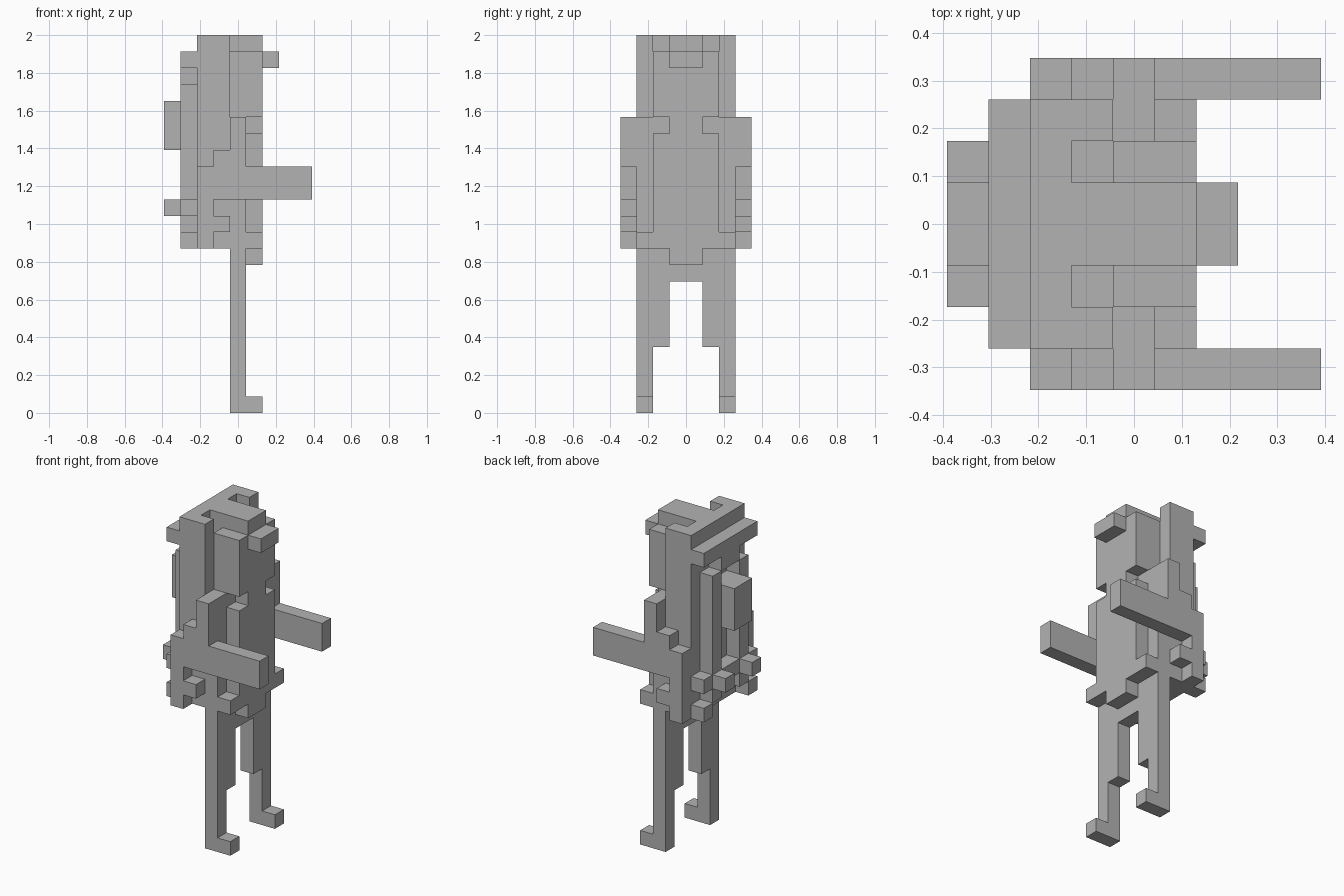
import bpy
import bmesh
from mathutils import Matrix, Vector

U = 2 / 23  # size of one block

if "Cube" in bpy.data.objects:
    bpy.data.objects.remove(bpy.data.objects["Cube"])

grey = bpy.data.materials.new("plain_grey")
grey.use_nodes = True
colour = (0.45, 0.45, 0.45, 1)
grey.diffuse_color = colour
grey.node_tree.nodes["Principled BSDF"].inputs["Base Color"].default_value = colour


def part(name, *boxes, mirror=False):
    """Join boxes given as (x range, y range, z range) in blocks."""
    bm = bmesh.new()
    for spans in boxes:
        lo, hi = (Vector(v) for v in zip(*spans))
        mid = (lo + hi) / 2 - Vector((4.5, 0, 0))
        mat = Matrix.Translation(mid * U) @ Matrix.Diagonal((*((hi - lo) * U), 1))
        bmesh.ops.create_cube(bm, size=1, matrix=mat)
    mesh = bpy.data.meshes.new(name)
    bm.to_mesh(mesh)
    bm.free()
    mesh.materials.append(grey)
    obj = bpy.data.objects.new(name, mesh)
    bpy.context.collection.objects.link(obj)
    if mirror:
        mod = obj.modifiers.new("mirror", "MIRROR")
        mod.use_axis = (False, True, False)
        mod.use_mirror_merge = False
    return obj


MID, NEAR, SIDE, OUT = (-1, 1), (1, 2), (2, 3), (3, 4)
FULL = (-3, 3)

# Legs and feet
part("legs", ((4, 5), SIDE, (0, 8)), ((4, 5), NEAR, (4, 8)), mirror=True)
part("feet", ((5, 6), SIDE, (0, 1)), mirror=True)

# Torso
part("hips", ((4, 5), FULL, (8, 10)), ((5, 6), MID, (9, 10)))
part("torso", ((2, 5), FULL, (10, 18)))
part("chest", ((5, 6), (-2, 2), (10, 17)))
part("neck", ((5, 6), MID, (17, 18)))
part("front_pouches", ((5, 6), SIDE, (10, 11)), mirror=True)

# Arms with stepped shoulders and hanging side flaps
part("arms", ((2, 3), OUT, (10, 15)), ((3, 9), OUT, (13, 15)),
     ((3, 4), OUT, (15, 16)), ((4, 5), OUT, (15, 18)), mirror=True)
part("side_pouches", ((3, 4), OUT, (11, 12)), mirror=True)

# Head, hair and cap
part("head", ((2, 4), (-2, 2), (18, 21)), ((4, 6), (-2, 2), (18, 22)))
part("hair", ((2, 4), SIDE, (18, 23)), mirror=True)
part("cap", ((2, 3), (-2, 2), (21, 23)), ((3, 4), MID, (21, 23)),
     ((4, 6), MID, (22, 23)))
part("cap_brim", ((6, 7), MID, (21, 22)))
part("cap_back", ((1, 2), FULL, (21, 22)), ((1, 2), MID, (20, 21)))

# Back gear
part("back_straps", ((1, 2), NEAR, (11, 20)), mirror=True)
part("back_pack", ((0, 2), MID, (16, 19)))
part("back_belt", ((1, 2), MID, (12, 13)))
part("back_pouches", ((1, 2), SIDE, (12, 13)), ((1, 2), SIDE, (10, 11)),
     ((0, 1), NEAR, (12, 13)), mirror=True)
